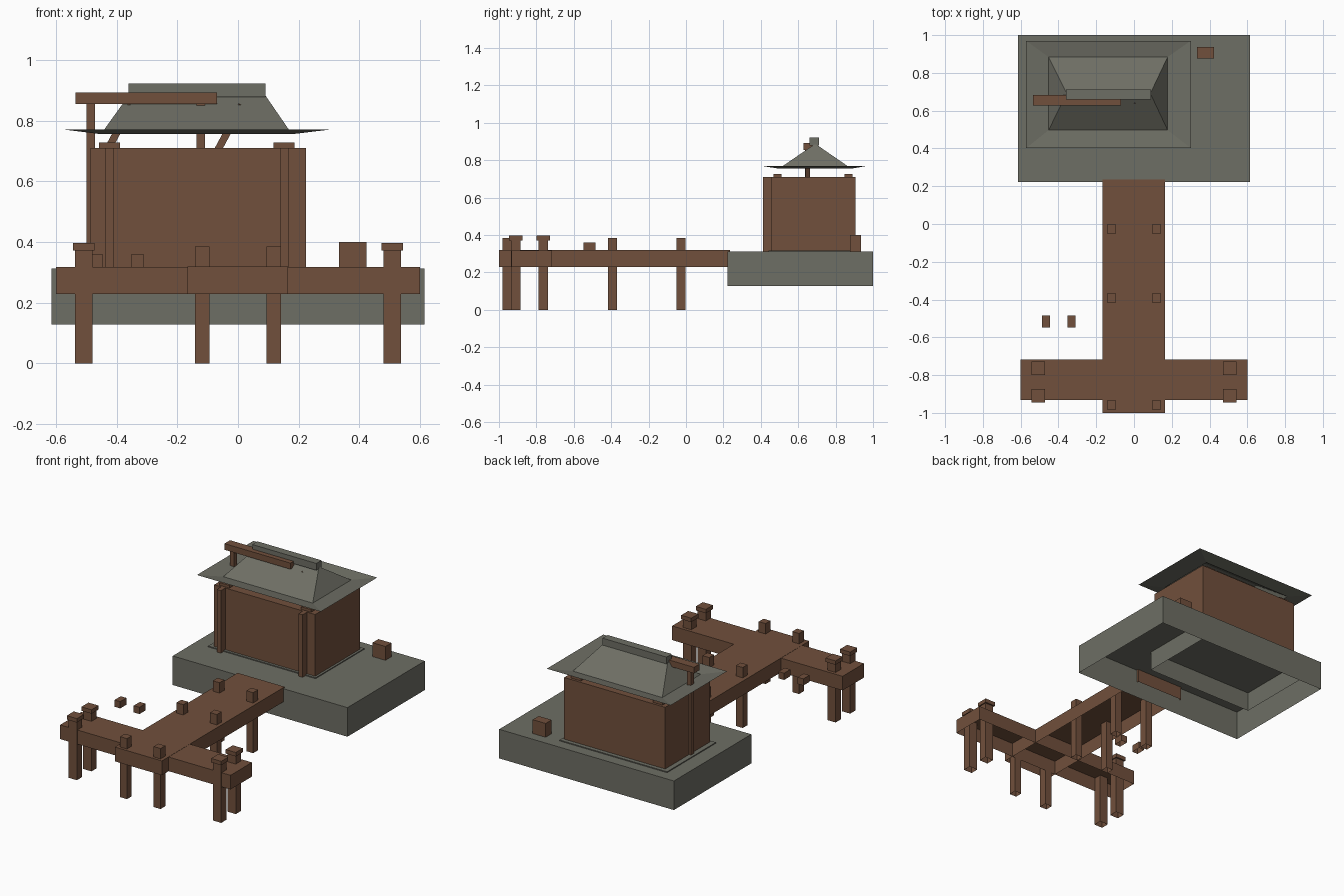
import bpy, bmesh, math
from mathutils import Matrix, Vector

if "Cube" in bpy.data.objects:
    bpy.data.objects.remove(bpy.data.objects["Cube"])


def mat(name, rgb):
    m = bpy.data.materials.new(name)
    m.diffuse_color = (*rgb, 1)
    m.use_nodes = True
    m.node_tree.nodes["Principled BSDF"].inputs["Base Color"].default_value = m.diffuse_color
    return m


WOOD = mat("brown_wood", (0.165, 0.080, 0.045))
STONE = mat("grey_stone", (0.155, 0.157, 0.128))


def finish(name, bm, material):
    me = bpy.data.meshes.new(name)
    bm.to_mesh(me)
    bm.free()
    me.materials.append(material)
    ob = bpy.data.objects.new(name, me)
    bpy.context.collection.objects.link(ob)
    return ob


def box(name, x, y, z, material, closed=False):
    """Box from (min, max) ranges; the underside is left open unless closed."""
    bm = bmesh.new()
    bmesh.ops.create_cube(bm, size=1)
    for v in bm.verts:
        v.co = [a + (c + 0.5) * (b - a) for c, (a, b) in zip(v.co, (x, y, z))]
    if not closed:
        bm.normal_update()
        low = [f for f in bm.faces if f.normal.z < -0.5]
        bmesh.ops.delete(bm, geom=low, context='FACES')
    return finish(name, bm, material)


def block(name, cx, cy, sx, sy, z, material, closed=False):
    return box(name, (cx - sx / 2, cx + sx / 2), (cy - sy / 2, cy + sy / 2), z, material, closed)


# Stone base and plinth
box("stone_base", (-0.615, 0.615), (0.222, 1.0), (0.127, 0.312), STONE)
box("house_plinth", (-0.518, 0.238), (0.44, 0.93), (0.19, 0.318), STONE)

# Pier: walkway and cross deck
box("pier_walkway", (-0.167, 0.164), (-1.0, 0.235), (0.228, 0.319), WOOD)
box("pier_cross_deck", (-0.6, 0.6), (-0.932, -0.717), (0.228, 0.318), WOOD)

# Pier posts, and capped mooring posts at the deck ends
for s in (-1, 1):
    for y in (-0.958, -0.392, -0.027):
        block("pier_post", s * 0.118, y, 0.048, 0.048, (0, 0.385), WOOD)
    for y in (-0.91, -0.763):
        block("mooring_post", s * 0.508, y, 0.058, 0.052, (0, 0.373), WOOD)
        block("mooring_cap", s * 0.508, y, 0.071, 0.071, (0.372, 0.397), WOOD, True)

# Loose small blocks and a crate
for x in (-0.466, -0.331):
    block("small_block", x, -0.516, 0.04, 0.062, (0.317, 0.36), WOOD)
box("crate", (0.333, 0.424), (0.876, 0.936), (0.311, 0.40), WOOD)

# House walls, front posts and wall-top caps
box("house_walls", (-0.487, 0.224), (0.456, 0.905), (0.312, 0.71), WOOD)
for x in (-0.423, 0.152):
    block("front_post", x, 0.434, 0.028, 0.044, (0.312, 0.71), WOOD)
    for y in (0.489, 0.868):
        block("wall_cap", x, y, 0.069, 0.042, (0.705, 0.727), WOOD)

# Hoist beam with its posts and slanted braces
box("hoist_beam", (-0.535, -0.07), (0.628, 0.684), (0.854, 0.893), WOOD, True)
for x in (-0.486, -0.122):
    block("hoist_post", x, 0.65, 0.028, 0.028, (0.312, 0.856), WOOD)
    a, b = Vector((x, 0.65, 0.60)), Vector((x + 0.135, 0.65, 0.85))
    d = b - a
    brace = block("hoist_brace", 0, 0, 0.024, 0.024, (0, d.length), WOOD, True)
    brace.data.transform(Matrix.Translation(a) @ Matrix.Rotation(math.atan2(d.x, d.z), 4, 'Y'))

# Hipped roof with upturned eaves: rings of outer eave, inner eave and ridge line
bm = bmesh.new()
rings = []
for x0, x1, y0, y1, z in ((-0.571, 0.301, 0.402, 0.97, 0.77),
                          (-0.452, 0.178, 0.497, 0.884, 0.755),
                          (-0.358, 0.088, 0.688, 0.694, 0.886)):
    rings.append([bm.verts.new(p) for p in ((x0, y0, z), (x1, y0, z), (x1, y1, z), (x0, y1, z))])
for lo, hi in zip(rings, rings[1:]):
    for i in range(4):
        j = (i + 1) % 4
        bm.faces.new((lo[i], lo[j], hi[j], hi[i]))
bm.faces.new(rings[-1])
finish("roof", bm, STONE)
box("roof_ridge", (-0.361, 0.09), (0.659, 0.711), (0.878, 0.922), STONE, True)
